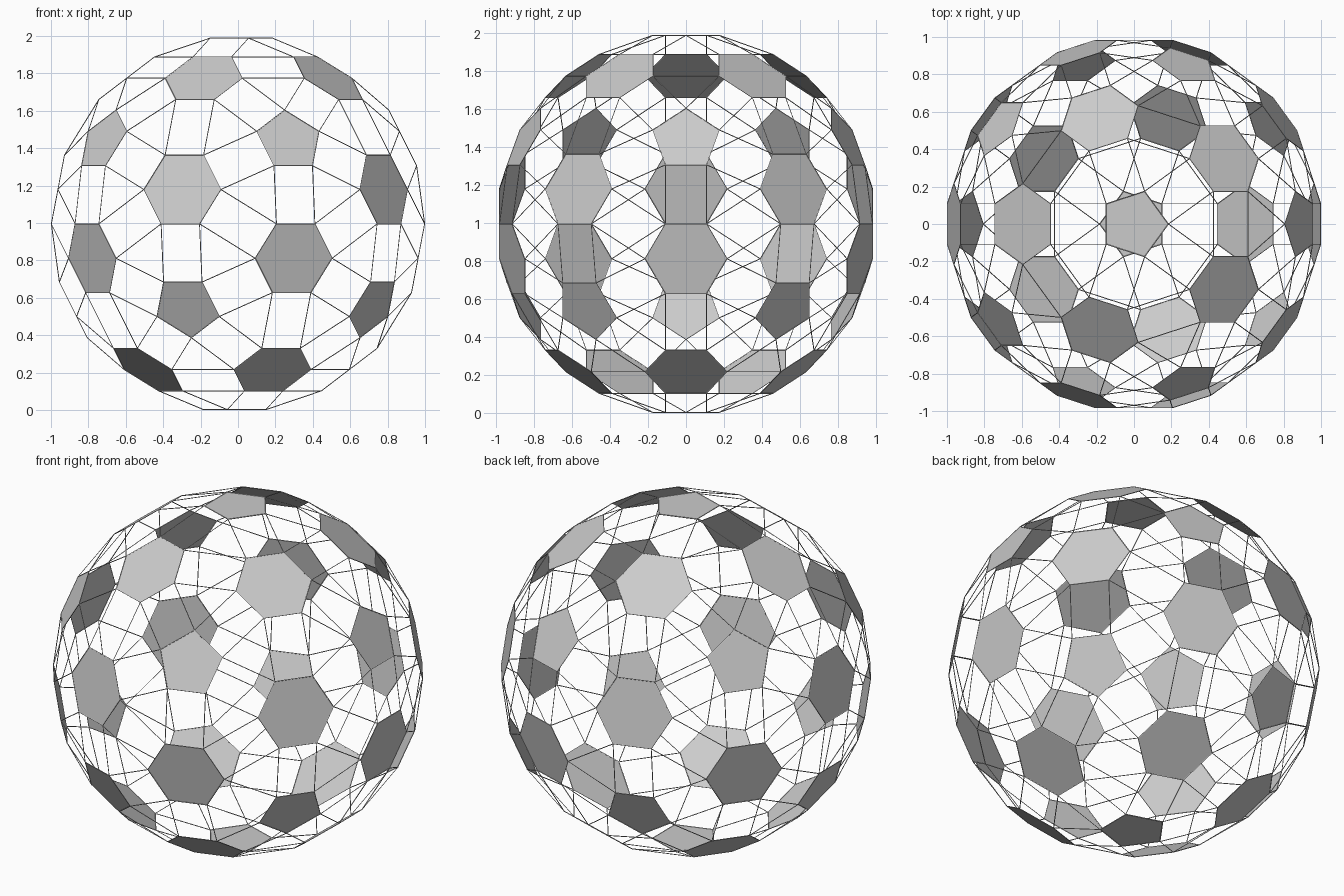
import bpy, bmesh
from math import radians, sin, cos, pi, atan, acos, sqrt
from mathutils import Vector, Matrix

if "Cube" in bpy.data.objects:
    bpy.data.objects.remove(bpy.data.objects["Cube"])

S = 0.2162          # panel edge length
D5, D6 = 4.5941 * S, 4.5338 * S   # panel distances from the centre
ROD = 0.0025        # rod radius
CZ = D5 + ROD       # centre height

# Polar angles of the panels
PENT = atan(2)
HEX_A, HEX_B = radians(37.377), radians(79.188)


def ring(n, dist, polar, azimuth, start):
    """Regular panel tangent to a sphere, local x pointing away from the pole."""
    r = S / (2 * sin(pi / n))
    m = Matrix.Rotation(azimuth, 3, 'Z') @ Matrix.Rotation(polar, 3, 'Y')
    return [m @ Vector((r * cos(start + 2 * pi * i / n),
                        r * sin(start + 2 * pi * i / n), dist)) for i in range(n)]


# Upper half of the panel layout, then the point-mirrored lower half
pents = [ring(5, D5, 0, 0, 0)]
hexes = []
for k in range(5):
    a = radians(72 * k)
    pents.append(ring(5, D5, PENT, a, pi))
    hexes.append(ring(6, D6, HEX_A, a + pi / 5, pi / 6))
    hexes.append(ring(6, D6, HEX_B, a + pi / 5, pi / 6))
pents += [[-v for v in p] for p in pents]
hexes += [[-v for v in p] for p in hexes]


def panel_object(name, panels):
    bm = bmesh.new()
    for p in panels:
        bm.faces.new([bm.verts.new(v) for v in p])
    bm.normal_update()
    for f in bm.faces:
        if f.normal.dot(f.calc_center_median()) < 0:
            f.normal_flip()
    me = bpy.data.meshes.new(name)
    bm.to_mesh(me)
    bm.free()
    ob = bpy.data.objects.new(name, me)
    ob.location.z = CZ
    bpy.context.collection.objects.link(ob)


panel_object("pentagon_panels", pents)
panel_object("hexagon_panels", hexes)

# Thin rods: around each panel, and across the open gaps between panels
panels = pents + hexes
segments = [(p[i - 1], p[i]) for p in panels for i in range(len(p))]
for i, p in enumerate(panels):
    for q in panels[i + 1:]:
        segments += [(a, b) for a in p for b in q if (a - b).length < 0.365]

curve = bpy.data.curves.new("frame_rods", 'CURVE')
curve.dimensions = '3D'
curve.bevel_depth = ROD
curve.bevel_resolution = 0
for a, b in segments:
    sp = curve.splines.new('POLY')
    sp.use_smooth = False
    sp.points.add(1)
    sp.points[0].co = (*a, 1)
    sp.points[1].co = (*b, 1)
rods = bpy.data.objects.new("frame_rods", curve)
rods.location.z = CZ
bpy.context.collection.objects.link(rods)
